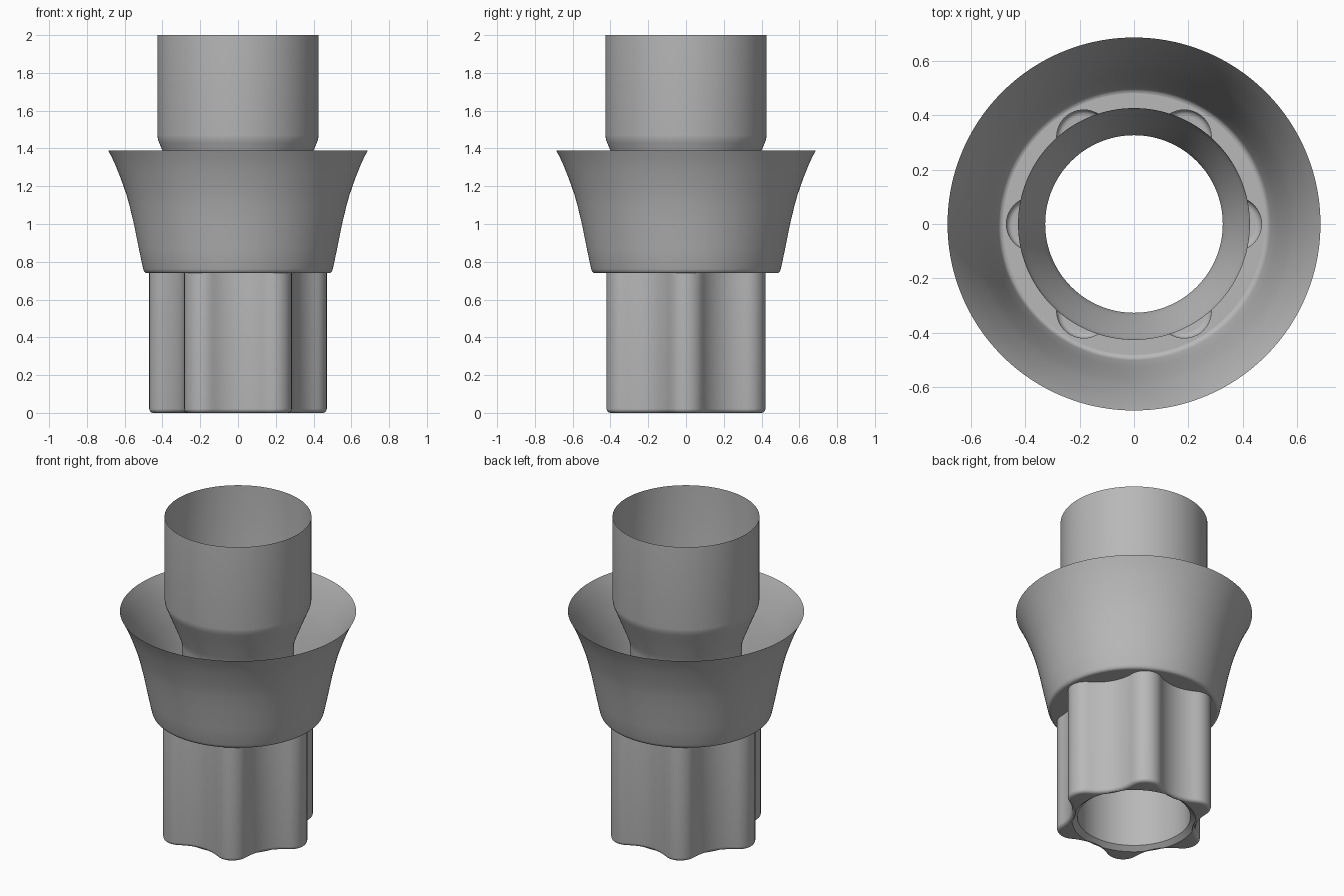
import bpy
import bmesh
from math import atan2, cos, sin, sqrt, pi, radians

SEGMENTS = 192
LOBES = 6
LOBE_DIST, LOBE_R = 0.37, 0.10     # lobe arc centre and radius
VALLEY_DIST, VALLEY_R = 0.634, 0.264  # hollow arc centre and radius

cube = bpy.data.objects.get("Cube")
if cube:
    bpy.data.objects.remove(cube, do_unlink=True)

# Plain grey metal
metal = bpy.data.materials.new("grey_metal")
metal.use_nodes = True
colour = (0.48, 0.48, 0.48, 1)
metal.diffuse_color = colour
metal.node_tree.nodes["Principled BSDF"].inputs["Base Color"].default_value = colour


def star(angle, inset=0.0):
    """Radius of the six-lobed outline, moved inward by inset."""
    step = 2 * pi / LOBES
    phi = abs((angle + step / 2) % step - step / 2)
    psi = step / 2 - phi
    small, large = LOBE_R - inset, VALLEY_R + inset
    # Point where the convex and hollow arcs meet
    t = small / (small + large)
    vx, vy = VALLEY_DIST * cos(step / 2), VALLEY_DIST * sin(step / 2)
    meet = atan2(vy * t, LOBE_DIST + (vx - LOBE_DIST) * t)
    if phi < meet:
        return LOBE_DIST * cos(phi) + sqrt(max(0, small**2 - (LOBE_DIST * sin(phi))**2))
    return VALLEY_DIST * cos(psi) - sqrt(max(0, large**2 - (VALLEY_DIST * sin(psi))**2))


def round_ring(radius):
    return lambda angle: radius


def star_ring(inset):
    return lambda angle: star(angle, inset)


def loft(name, rings, sharp_angle=35):
    """Skin a list of (radius function, height) rings, bottom to top outside."""
    bm = bmesh.new()
    loops = []
    for radius, z in rings:
        loop = []
        for i in range(SEGMENTS):
            a = 2 * pi * i / SEGMENTS
            r = radius(a)
            loop.append(bm.verts.new((r * cos(a), r * sin(a), z)))
        loops.append(loop)
    for low, high in zip(loops, loops[1:]):
        for i in range(SEGMENTS):
            j = (i + 1) % SEGMENTS
            bm.faces.new((low[i], low[j], high[j], high[i]))
    mesh = bpy.data.meshes.new(name)
    bm.to_mesh(mesh)
    bm.free()
    mesh.materials.append(metal)
    obj = bpy.data.objects.new(name, mesh)
    bpy.context.collection.objects.link(obj)
    bpy.ops.object.select_all(action="DESELECT")
    obj.select_set(True)
    bpy.context.view_layer.objects.active = obj
    bpy.ops.object.shade_smooth_by_angle(angle=radians(sharp_angle))
    return obj


def lathe(name, profile):
    return loft(name, [(round_ring(r), z) for r, z in profile])


# Lobed lower body: bottom plate, rounded lower edge, walls, ledge to the cup
FILLET = 0.022
body = [(round_ring(0.36), 0)]
for k in range(6):
    a = k / 5 * pi / 2
    body.append((star_ring(FILLET * (1 - sin(a))), FILLET * (1 - cos(a))))
body += [(star_ring(0), 0.74), (round_ring(0.482), 0.74)]
loft("lobed_body", body)

# Flared thin cup
lathe("flared_cup", [
    (0.482, 0.74), (0.490, 0.742), (0.497, 0.749), (0.502, 0.762),
    (0.525, 0.87), (0.551, 1.0), (0.575, 1.10), (0.589, 1.15),
    (0.606, 1.20), (0.626, 1.255), (0.648, 1.31), (0.668, 1.353), (0.687, 1.39),
])

# Inner sleeve: chamfered mouth, straight bore, cone and collar
lathe("inner_sleeve", [
    (0.36, 0), (0.329, 0.025), (0.327, 0.05), (0.327, 1.19),
    (0.332, 1.215), (0.342, 1.245), (0.396, 1.38), (0.416, 1.427),
    (0.424, 1.448), (0.427, 1.47), (0.427, 2.0),
])
